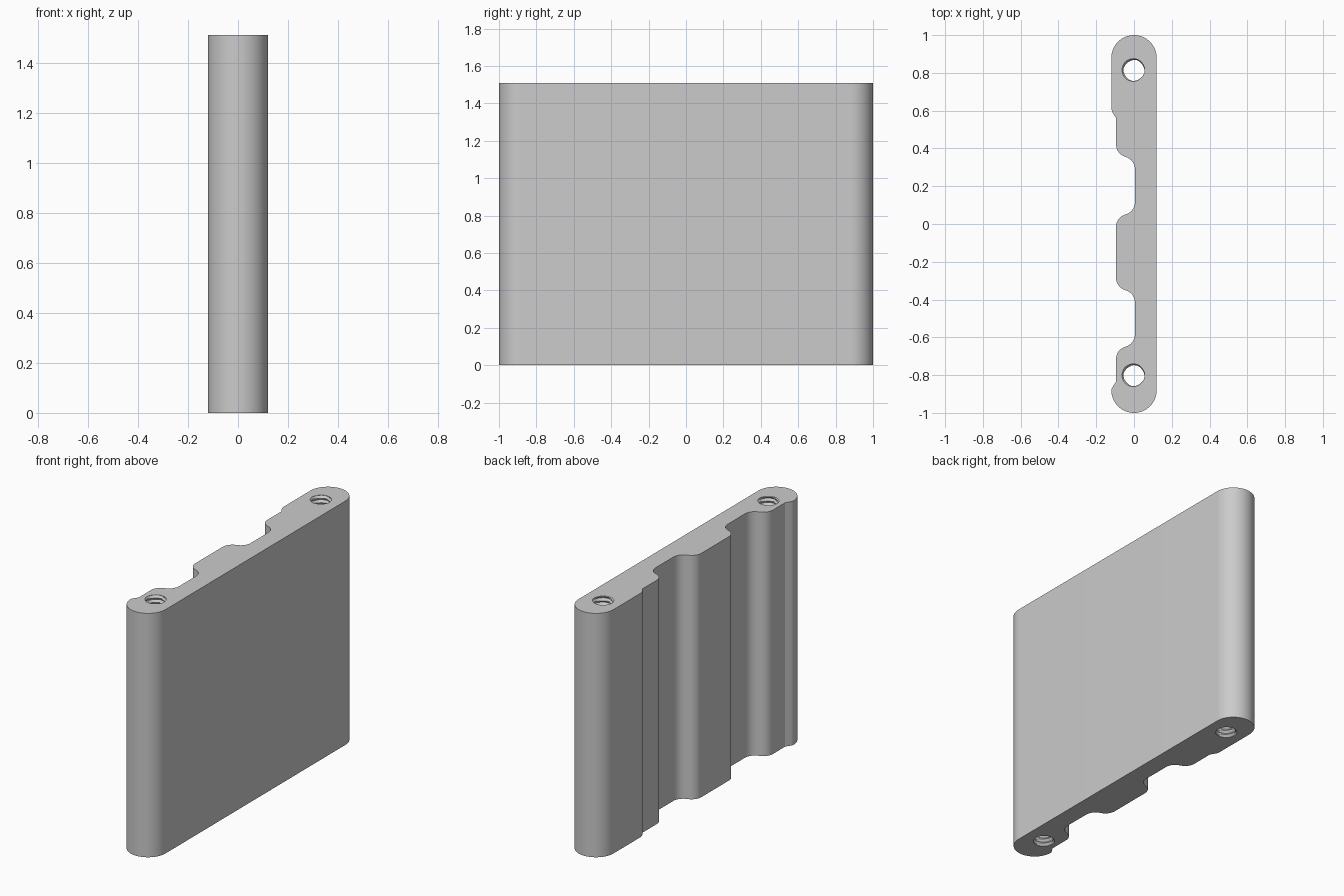
import bpy, bmesh, math
from mathutils import Vector

cube = bpy.data.objects.get("Cube")
if cube:
    bpy.data.objects.remove(cube, do_unlink=True)

HEIGHT = 1.51
HALF = 0.12          # half thickness, also the end radius
LAND, FLOOR = -0.095, 0.005

grey = bpy.data.materials.new("plain grey")
grey.use_nodes = True
colour = (0.6, 0.6, 0.6, 1)
grey.diffuse_color = colour
grey.node_tree.nodes["Principled BSDF"].inputs["Base Color"].default_value = colour


def fillet(prev, corner, nxt, reach, steps=8):
    """Circular arc replacing a corner, starting 'reach' away from it."""
    p, c, n = Vector(prev), Vector(corner), Vector(nxt)
    u, v = (p - c).normalized(), (n - c).normalized()
    half = u.angle(v) / 2
    radius = reach * math.tan(half)
    centre = c + (u + v).normalized() * (reach / math.cos(half))
    a, b = c + u * reach - centre, c + v * reach - centre
    total = a.angle(b)
    return [tuple(centre + (a * math.sin((1 - i / steps) * total)
                            + b * math.sin(i / steps * total)) / math.sin(total))
            for i in range(steps + 1)]


def end_arc(y, start, steps=32):
    return [(HALF * math.cos(start + math.pi * i / steps),
             y + HALF * math.sin(start + math.pi * i / steps)) for i in range(steps + 1)]


def make_object(name, bm):
    bmesh.ops.recalc_face_normals(bm, faces=bm.faces)
    mesh = bpy.data.meshes.new(name)
    bm.to_mesh(mesh)
    bm.free()
    mesh.materials.append(grey)
    obj = bpy.data.objects.new(name, mesh)
    bpy.context.collection.objects.link(obj)
    return obj


# Stepped side: (x, y, fillet reach), running from the back end to the front
corners = [(-HALF, 0.88, 0), (-HALF, 0.60, 0.02), (LAND, 0.56, 0)]
for upper, lower in ((0.356, 0.05), (-0.35, -0.65)):
    corners += [(LAND, upper + 0.015, 0.05), (FLOOR, upper - 0.016, 0.05),
                (FLOOR, lower + 0.016, 0.05), (LAND, lower - 0.015, 0.05)]
corners += [(LAND, -0.835, 0), (-0.118, -0.87, 0.008), (-HALF, -0.88, 0)]

outline = end_arc(0.88, 0)
for before, here, after in zip(corners, corners[1:], corners[2:]):
    if here[2]:
        outline += fillet(before[:2], here[:2], after[:2], here[2])
    else:
        outline.append(here[:2])
outline += end_arc(-0.88, math.pi)

# Plate extruded upwards from the outline
bm = bmesh.new()
base = bm.faces.new([bm.verts.new((x, y, 0)) for x, y in outline])
top = bmesh.ops.extrude_face_region(bm, geom=[base])["geom"]
bmesh.ops.translate(bm, vec=(0, 0, HEIGHT),
                    verts=[g for g in top if isinstance(g, bmesh.types.BMVert)])
plate = make_object("plate", bm)


def threaded_cutter(name, y, inner=0.053, outer=0.067, pitch=0.027, sides=24):
    bm = bmesh.new()
    rings = []
    step = pitch / 4
    for i in range(int((HEIGHT + 0.06) / step) + 1):
        z = -0.031 + i * step
        ring = []
        for k in range(sides):
            phase = (z / pitch - k / sides) % 1
            r = inner + (outer - inner) * (1 - abs(2 * phase - 1))
            a = math.tau * k / sides
            ring.append(bm.verts.new((r * math.cos(a), y + r * math.sin(a), z)))
        rings.append(ring)
    for low, high in zip(rings, rings[1:]):
        for k in range(sides):
            j = (k + 1) % sides
            bm.faces.new((low[k], low[j], high[j], high[k]))
    bm.faces.new(rings[0])
    bm.faces.new(rings[-1])
    cutter = make_object(name, bm)
    cutter.hide_render = True
    return cutter


# Threaded holes through both ends
bpy.context.view_layer.objects.active = plate
for name, y in (("back_thread", 0.813), ("front_thread", -0.803)):
    cutter = threaded_cutter(name, y)
    cut = plate.modifiers.new(name, "BOOLEAN")
    cut.operation = "DIFFERENCE"
    cut.solver = "EXACT"
    cut.object = cutter
    bpy.ops.object.modifier_apply(modifier=cut.name)
    bpy.data.objects.remove(cutter, do_unlink=True)

bpy.ops.object.select_all(action="DESELECT")
plate.select_set(True)
bpy.ops.object.shade_smooth_by_angle(angle=math.radians(30))
